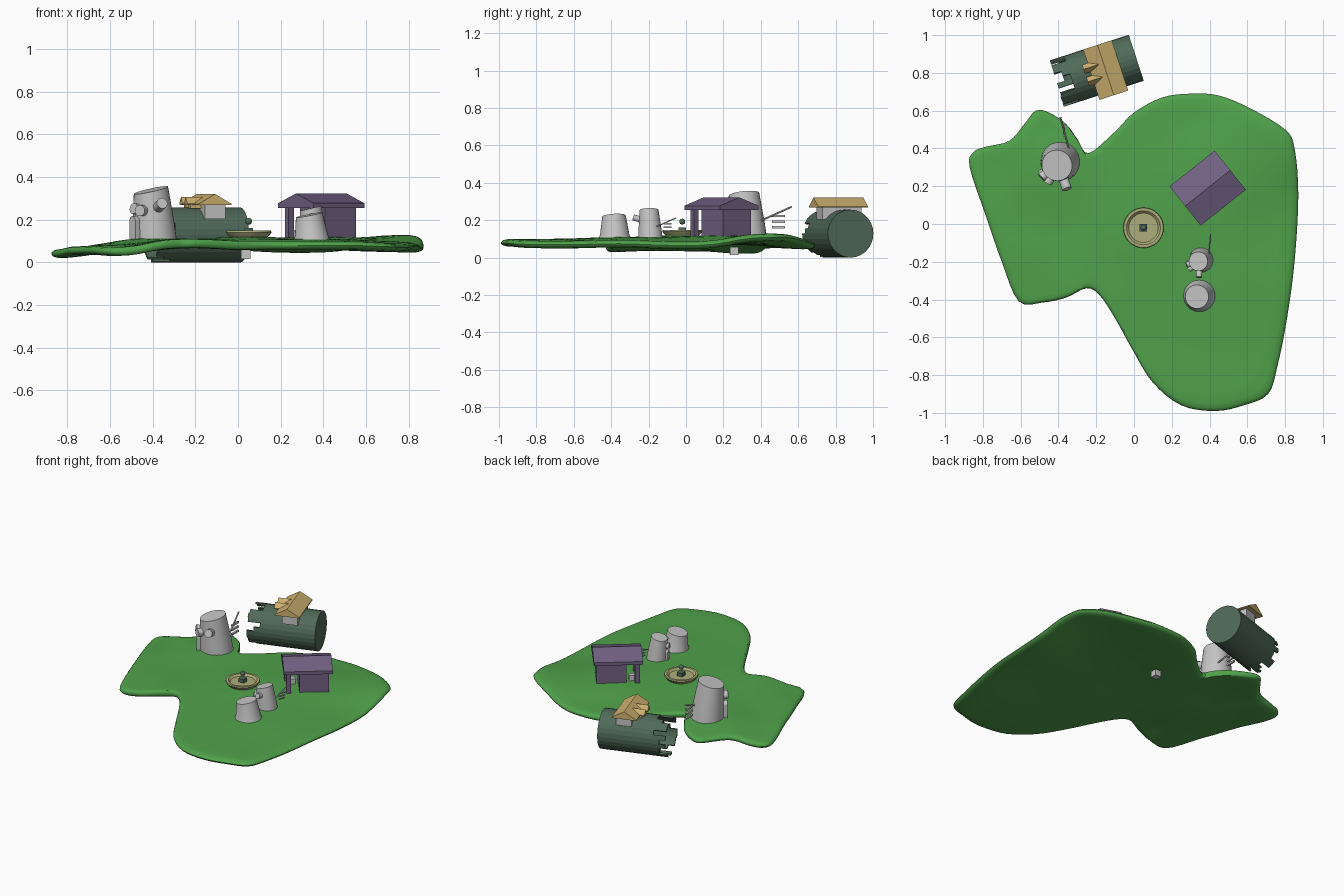
import bpy, bmesh, math, random
from mathutils import Vector, Matrix

random.seed(4)
if "Cube" in bpy.data.objects:
    bpy.data.objects.remove(bpy.data.objects["Cube"], do_unlink=True)


def material(name, rgb):
    m = bpy.data.materials.new(name)
    m.use_nodes = True
    m.diffuse_color = (*rgb, 1)
    m.node_tree.nodes["Principled BSDF"].inputs["Base Color"].default_value = (*rgb, 1)
    return m


GRASS = material("grass green", (0.08, 0.36, 0.07))
WOOD = material("dark green", (0.08, 0.145, 0.10))
PURPLE = material("dusty purple", (0.17, 0.12, 0.23))
STRAW = material("straw yellow", (0.62, 0.44, 0.16))
STONE = material("pale grey", (0.56, 0.56, 0.56))
OLIVE = material("pale olive", (0.42, 0.42, 0.20))


def add(name, bm, mat, smooth=False):
    bmesh.ops.recalc_face_normals(bm, faces=bm.faces)
    mesh = bpy.data.meshes.new(name)
    bm.to_mesh(mesh)
    bm.free()
    mesh.materials.append(mat)
    if smooth:
        mesh.shade_smooth()
        mesh.set_sharp_from_angle(angle=math.radians(35))
    ob = bpy.data.objects.new(name, mesh)
    bpy.context.collection.objects.link(ob)
    return ob


def skin(bm, rings):
    """Bridge equal-length closed rings of points and cap both ends."""
    rows = [[bm.verts.new(p) for p in ring] for ring in rings]
    n = len(rows[0])
    for a, b in zip(rows, rows[1:]):
        for i in range(n):
            bm.faces.new((a[i], a[(i + 1) % n], b[(i + 1) % n], b[i]))
    return rows


def disc(centre, r, normal=(0, 0, 1), n=32):
    rot = Vector((0, 0, 1)).rotation_difference(Vector(normal))
    return [Vector(centre) + rot @ Vector((r * math.cos(t), r * math.sin(t), 0))
            for t in (2 * math.pi * i / n for i in range(n))]


def loft(name, rings, mat):
    bm = bmesh.new()
    rows = skin(bm, rings)
    bm.faces.new(rows[0])
    bm.faces.new(rows[-1])
    return add(name, bm, mat, True)


def rod(name, a, b, r, mat, n=12):
    axis = Vector(b) - Vector(a)
    return loft(name, [disc(a, r, axis, n), disc(b, r, axis, n)], mat)


def box(name, frame, centre, size, mat):
    bm = bmesh.new()
    bmesh.ops.create_cube(bm, size=1, matrix=frame @ Matrix.Translation(centre) @ Matrix.Diagonal((*size, 1)))
    return add(name, bm, mat)


def gable(name, frame, centre, length, width, eave, rise, mat):
    """Roof with its ridge along local x, standing on an eave board."""
    bm = bmesh.new()
    w = width / 2
    profile = [(-w, 0), (w, 0), (w, eave), (0, eave + rise), (-w, eave)]
    ends = [[frame @ (Vector(centre) + Vector((s * length / 2, y, z))) for y, z in profile] for s in (-1, 1)]
    rows = skin(bm, ends)
    for row in rows:
        bm.faces.new(row)
    return add(name, bm, mat)


# Rolling island: rings spread from a hub to a smoothed shoreline
shore = [(-.87, .30), (-.85, .38), (-.78, .41), (-.66, .44), (-.58, .53), (-.52, .60), (-.45, .59),
         (-.36, .53), (-.30, .45), (-.24, .375), (-.10, .49), (0, .59), (.15, .67), (.30, .69),
         (.45, .68), (.62, .61), (.80, .50), (.85, .40), (.87, .15), (.85, -.20), (.81, -.50),
         (.76, -.75), (.71, -.90), (.58, -.96), (.43, -.99), (.25, -.96), (.10, -.84), (0, -.68),
         (-.10, -.50), (-.18, -.38), (-.25, -.34), (-.36, -.39), (-.48, -.415), (-.61, -.41), (-.70, -.20),
         (-.78, .03)]
heights = [(-.87, .3, .06), (-.6, -.41, .07), (-.52, .58, .09), (-.4, .3, .115), (-.25, -.3, .11),
           (.05, -.02, .12), (.39, .19, .12), (.3, .69, .085), (.82, .48, .13), (.86, 0, .085),
           (.75, -.7, .09), (.43, -.98, .10), (.1, -.8, .10), (.34, -.3, .11), (-.75, 0, .075)]


def ground(p):
    w = [1 / ((p.x - x) ** 2 + (p.y - y) ** 2 + .01) ** 1.5 for x, y, z in heights]
    return sum(k * h[2] for k, h in zip(w, heights)) / sum(w)


def smooth_loop(points, steps):
    pts = [Vector(p) for p in points]
    out = []
    for i in range(len(pts)):
        a, b, c, d = (pts[(i + k - 1) % len(pts)] for k in range(4))
        for s in range(steps):
            t = s / steps
            out.append(.5 * (2 * b + (c - a) * t + (2 * a - 5 * b + 4 * c - d) * t * t
                             + (3 * b - a - 3 * c + d) * t ** 3))
    return out


hub = Vector((-.1, 0))
edge = smooth_loop(shore, 4)
top = [(k / 10, 0) for k in range(1, 10)] + [(.96, -.001), (.985, -.006), (.997, -.014)]
layers = top + [(1, -.021)] + [(k, -.042 - dz) for k, dz in reversed(top)]
rings = []
for k, dz in layers:
    flat = [hub + (p - hub) * k for p in edge]
    rings.append([(p.x, p.y, ground(p) + dz) for p in flat])
loft("island", rings, GRASS)


# Leaning watchtowers with spouts, a doorway and a ladder mast
def tower(name, origin, scale, turn):
    frame = Matrix.Translation(origin) @ Matrix.Rotation(turn, 4, "Z") @ Matrix.Scale(scale, 4)

    def put(p):
        return frame @ Vector(p)

    def ring(c, r, normal=(0, 0, 1)):
        return [put(p) for p in disc(c, r, normal)]

    loft(name + "_body", [ring((0, 0, -.02), .105), ring((-.006, -.007, .08), .097),
                          ring((-.018, -.02, .226), .082, (-.22, -.1, 1))], STONE)
    spouts = [((-.05, -.04, .13), (-.10, -.085, .14)), ((-.04, -.06, .13), (-.07, -.115, .13)),
              ((.01, -.07, .14), (.035, -.145, .165))]
    for i, (a, b) in enumerate(spouts):
        rod(f"{name}_spout_{i + 1}", put(a), put(b), .026 * scale, STONE, 16)
    rod(name + "_mast", put((.045, .07, .085)), put((0, .235, .16)), .005 * scale, STONE, 8)
    for i in range(3):
        z = .05 + .03 * i
        box(f"{name}_rung_{i + 1}", frame, (.02, .165, z), (.012, .07, .012), STONE)
    door = frame @ Matrix.Translation((-.08, -.055, 0)) @ Matrix.Rotation(.6, 4, "Z")
    box(name + "_doorway", door, (0, 0, .035), (.06, .05, .09), STONE)
    rod(name + "_door_arch", door @ Vector((-.03, 0, .08)), door @ Vector((.03, 0, .08)), .025 * scale, STONE, 16)


tower("large_tower", (-.39, .33, .112), 1, 0)
tower("small_tower", (.355, -.19, .113), .62, -.35)

# Flared stump
loft("stump", [disc((.347, -.38, .09), .09), disc((.345, -.381, .125), .078),
               disc((.333, -.385, .222), .063, (-.2, -.06, 1))], STONE)

# Fountain: dished basin, plinth and ball
loft("fountain_basin", [disc((.05, -.02, z), r) for z, r in
                        [(.115, .085), (.13, .10), (.14, .107), (.148, .105), (.148, .09), (.136, .078)]], OLIVE)
spot = Matrix.Translation((.05, -.02, 0))
box("fountain_plinth", spot, (0, 0, .147), (.04, .04, .026), WOOD)
bm = bmesh.new()
bmesh.ops.create_uvsphere(bm, u_segments=16, v_segments=10, radius=.016,
                          matrix=Matrix.Translation((.05, -.02, .192)))
add("fountain_ball", bm, WOOD, True)

# Purple house with a porch on two posts
house = Matrix.Translation((.39, .19, 0)) @ Matrix.Rotation(math.radians(38.5), 4, "Z")
gable("house_roof", house, (0, 0, .255), .305, .265, .022, .045, PURPLE)
box("house_walls", house, (.04, 0, .185), (.185, .19, .15), PURPLE)
for i, s in enumerate((-1, 1)):
    box(f"porch_post_{i + 1}", house, (-.12, s * .09, .185), (.03, .03, .15), PURPLE)
box("porch_seat", house, (-.09, .05, .135), (.04, .04, .035), STONE)

# Fallen barrel: closed at one end, broken staves at the other
barrel = Matrix.Translation((.012, .88, .128)) @ Matrix.Rotation(math.radians(18), 4, "Z")
bm = bmesh.new()
count, radius = 28, .128


def rim(i, x):
    t = 2 * math.pi * i / count
    return bm.verts.new(barrel @ Vector((x, radius * math.cos(t), radius * math.sin(t))))


cap = [rim(i, 0) for i in range(count)]
body = [rim(i, -.36) for i in range(count)]
bm.faces.new(cap)
for i in range(count):
    j = (i + 1) % count
    bm.faces.new((cap[i], cap[j], body[j], body[i]))
    reach = random.choice((0, .04, .08, .08, .085))
    if reach:
        bm.faces.new((body[i], body[j], rim(i + 1, -.36 - reach), rim(i, -.36 - reach)))
shell = add("barrel", bm, WOOD)
thick = shell.modifiers.new("stave thickness", "SOLIDIFY")
thick.thickness = .012

# Cottage perched on the barrel with two dormers
perch = Matrix.Translation((-.15, .815, 0)) @ Matrix.Rotation(math.radians(18), 4, "Z")
across = perch @ Matrix.Rotation(math.pi / 2, 4, "Z")
box("cottage_walls", perch, (.01, 0, .24), (.10, .22, .075), STONE)
gable("cottage_roof", across, (0, 0, .268), .28, .16, .006, .046, STRAW)
for i, y in enumerate((.04, -.03)):
    gable(f"dormer_roof_{i + 1}", perch, (-.065, y, .27), .09, .05, .006, .03, STRAW)
    box(f"dormer_wall_{i + 1}", perch, (-.06, y, .262), (.06, .03, .02), STRAW)

# Loose stone block below the island
box("hanging_block", Matrix.Translation((.037, .257, .036)), (0, 0, 0), (.045, .045, .042), STONE)
